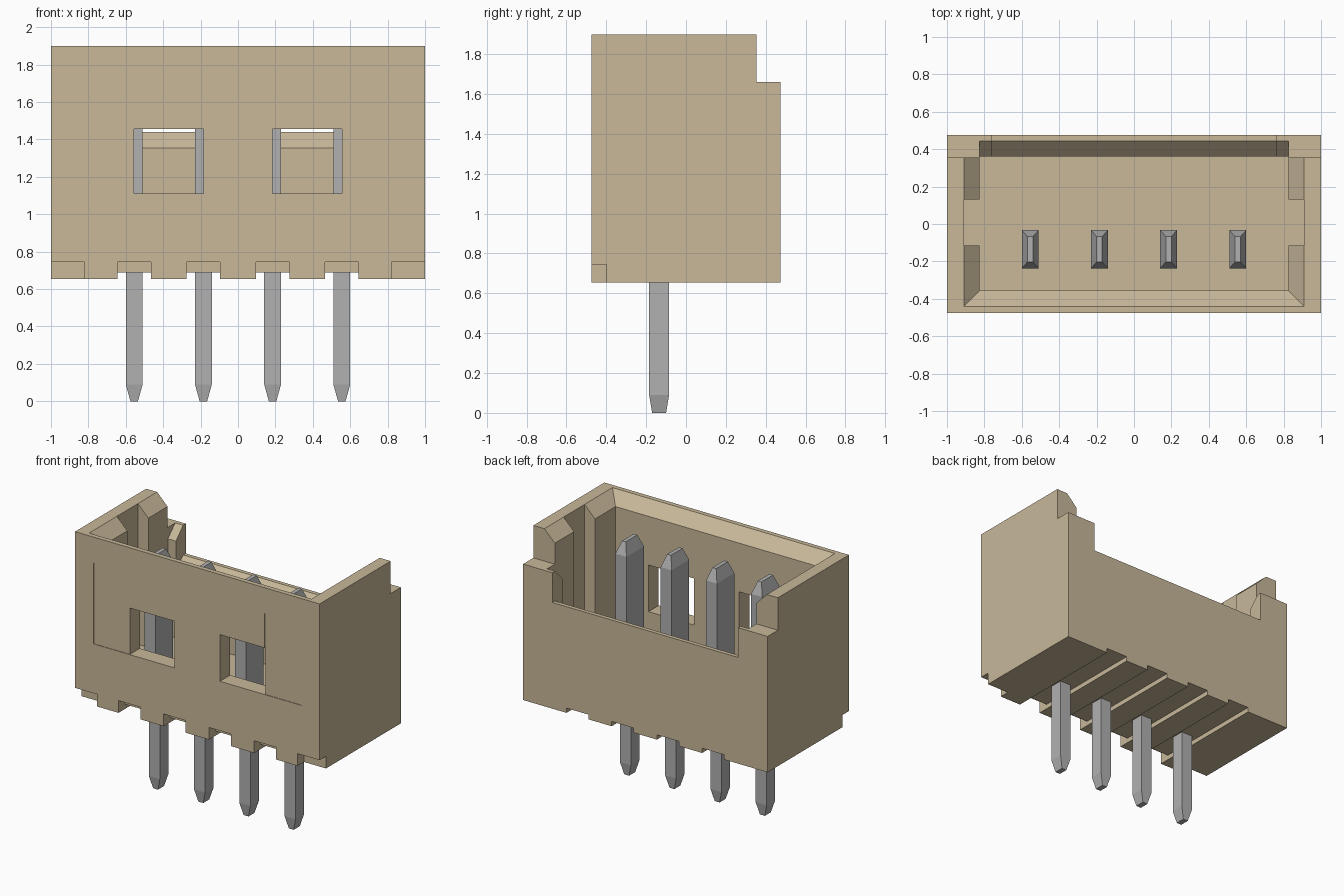
import bpy

if "Cube" in bpy.data.objects:
    bpy.data.objects.remove(bpy.data.objects["Cube"], do_unlink=True)


def material(name, color):
    m = bpy.data.materials.new(name)
    m.use_nodes = True
    m.diffuse_color = (*color, 1)
    m.node_tree.nodes["Principled BSDF"].inputs["Base Color"].default_value = (*color, 1)
    return m


tan = material("tan plastic", (0.58, 0.48, 0.32))
metal = material("grey metal", (0.44, 0.44, 0.44))


def loft(name, rings):
    """Closed solid through rings of equal point count, listed counter-clockwise from above."""
    n = len(rings[0])
    verts = [p for ring in rings for p in ring]
    faces = [tuple(range(n))[::-1], tuple(range(len(verts) - n, len(verts)))]
    for r in range(len(rings) - 1):
        for i in range(n):
            a, b = r * n + i, r * n + (i + 1) % n
            faces.append((a, b, b + n, a + n))
    mesh = bpy.data.meshes.new(name)
    mesh.from_pydata(verts, [], faces)
    obj = bpy.data.objects.new(name, mesh)
    bpy.context.scene.collection.objects.link(obj)
    return obj


def rect(x0, x1, y0, y1, z):
    return [(x0, y0, z), (x1, y0, z), (x1, y1, z), (x0, y1, z)]


def box(name, x0, x1, y0, y1, z0, z1):
    return loft(name, [rect(x0, x1, y0, y1, z0), rect(x0, x1, y0, y1, z1)])


def bevel_wedge(half, z_at_zero):
    """Triangular cutter below-bounded by a 45 degree slope rising towards the back."""
    tri = [(0.26, z_at_zero + 0.26), (0.56, z_at_zero + 0.56), (0.26, z_at_zero + 0.56)]
    return loft("bevel_cutter", [[(x, y, z) for y, z in tri] for x in (-half, half)])


def cut(target, cutter):
    cutter.hide_render = True
    mod = target.modifiers.new("cut", 'BOOLEAN')
    mod.operation = 'DIFFERENCE'
    mod.solver = 'EXACT'
    mod.object = cutter
    bpy.context.view_layer.objects.active = target
    bpy.ops.object.modifier_apply(modifier=mod.name)
    bpy.data.objects.remove(cutter, do_unlink=True)


PINS = [-0.555, -0.185, 0.185, 0.555]
FLOOR = 0.86

# Housing shell
housing = box("housing", -1, 1, -0.475, 0.475, 0.655, 1.9)

# Cavity, side key grooves and flared mouth
cut(housing, box("cavity_cutter", -0.825, 0.825, -0.355, 0.36, FLOOR, 2.1))
cut(housing, box("groove_cutter", -0.91, 0.91, -0.115, 0.13, FLOOR, 2.1))
cut(housing, loft("mouth_cutter", [rect(-0.825, 0.825, -0.355, 0.36, 1.815),
                                   rect(-0.96, 0.96, -0.49, 0.36, 1.95)]))

# Stepped back wall with its low middle and inner bevels
cut(housing, box("step_cutter", -1.2, 1.2, 0.355, 0.7, 1.66, 2.1))
cut(housing, box("back_opening_cutter", -0.76, 0.76, 0.3, 0.7, 1.44, 2.1))
cut(housing, bevel_wedge(0.76, 0.995))
cut(housing, bevel_wedge(0.825, 1.215))

# Front windows with shallow panels beside them, and bottom corner notches
for s in (-1, 1):
    def side_box(name, a, b, *rest):
        return box(name, min(s * a, s * b), max(s * a, s * b), *rest)
    cut(housing, side_box("window_cutter", 0.185, 0.555, -0.7, -0.3, 1.11, 1.455))
    cut(housing, side_box("panel_cutter", 0.55, 0.85, -0.7, -0.471, 1.11, 1.71))
    cut(housing, side_box("corner_cutter", 0.82, 1.2, -0.7, -0.4, 0.5, 0.745))

# Underside channels, deeper at the front edge
for x in PINS:
    cut(housing, box("channel_cutter", x - 0.09, x + 0.09, -0.7, 0.7, 0.5, 0.69))
    cut(housing, box("front_notch_cutter", x - 0.09, x + 0.09, -0.7, -0.4, 0.5, 0.745))

housing.data.materials.clear()
housing.data.materials.append(tan)
for p in housing.data.polygons:
    p.material_index = 0
    p.use_smooth = False

# Pins: narrow tail, wide blade, tapered at both ends (half x, half y, z)
SECTIONS = [(0.02, 0.035, 0), (0.045, 0.05, 0.09), (0.045, 0.05, 0.78),
            (0.045, 0.102, 0.78), (0.045, 0.102, 1.65), (0.015, 0.068, 1.74)]
for i, x in enumerate(PINS):
    pin = loft(f"pin_{i + 1}", [rect(x - hx, x + hx, -0.135 - hy, -0.135 + hy, z)
                                for hx, hy, z in SECTIONS])
    pin.data.materials.append(metal)
